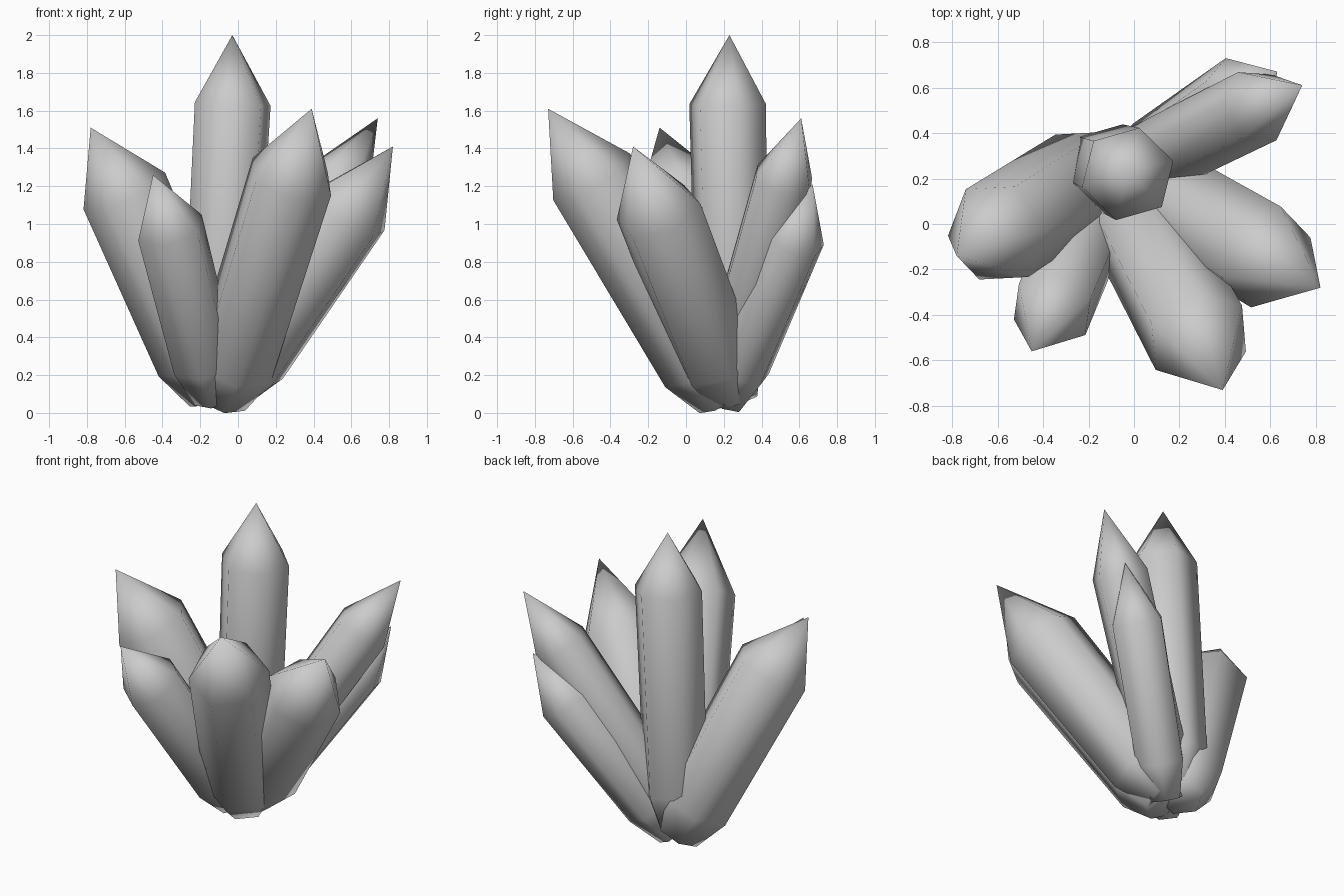
import bpy, bmesh, math
from mathutils import Vector

if "Cube" in bpy.data.objects:
    bpy.data.objects.remove(bpy.data.objects["Cube"])


def crystal(name, base, shoulder, tip, corner, radius):
    """Six-sided crystal: narrow foot, straight shaft, pointed tip.
    corner is a shoulder corner that sets the roll around the axis."""
    base, shoulder, tip = Vector(base), Vector(shoulder), Vector(tip)
    axis = (shoulder - base).normalized()
    u = Vector(corner) - shoulder
    u = (u - axis * u.dot(axis)).normalized()
    v = axis.cross(u)

    bm = bmesh.new()
    rings = []
    for centre, r in ((base, radius * 0.58),
                      (base + axis * 0.22, radius * 0.95),
                      (shoulder, radius)):
        ring = []
        for i in range(6):
            a = math.radians(60 * i)
            ring.append(bm.verts.new(centre + (u * math.cos(a) + v * math.sin(a)) * r))
        rings.append(ring)
    point = bm.verts.new(tip)
    bm.faces.new(rings[0][::-1])
    for i in range(6):
        j = (i + 1) % 6
        for lo, hi in zip(rings, rings[1:]):
            bm.faces.new((lo[i], lo[j], hi[j], hi[i]))
        bm.faces.new((rings[2][i], rings[2][j], point))
    for f in bm.faces:
        f.smooth = True
    mesh = bpy.data.meshes.new(name)
    bm.to_mesh(mesh)
    bm.free()
    bpy.context.collection.objects.link(bpy.data.objects.new(name, mesh))


# Upright centre crystal
crystal("crystal_centre", (-0.11, 0.25, 0.14), (-0.028, 0.22, 1.635), (-0.03, 0.23, 2.0), (0.165, 0.275, 1.63), 0.209)
# Crystals fanning out at the front and sides
crystal("crystal_left", (-0.13, 0.265, 0.09), (-0.602, -0.04, 1.175), (-0.78, -0.14, 1.51), (-0.82, -0.05, 1.07), 0.237)
crystal("crystal_front_left", (-0.13, 0.15, 0.08), (-0.36, -0.375, 0.98), (-0.45, -0.56, 1.26), (-0.53, -0.415, 0.90), 0.187)
crystal("crystal_front_right", (-0.082, 0.19, 0.07), (0.285, -0.50, 1.25), (0.39, -0.73, 1.61), (0.49, -0.56, 1.15), 0.238)
crystal("crystal_right", (-0.065, 0.23, 0.10), (0.58, -0.145, 1.065), (0.82, -0.28, 1.41), (0.78, -0.05, 0.95), 0.235)
# Slimmer pair at the back right
crystal("crystal_back_upper", (-0.12, 0.19, 0.10), (0.542, 0.518, 1.235), (0.74, 0.61, 1.56), (0.62, 0.38, 1.23), 0.172)
crystal("crystal_back_lower", (-0.06, 0.22, 0.06), (0.46, 0.575, 0.92), (0.63, 0.67, 1.21), (0.41, 0.73, 0.90), 0.167)
